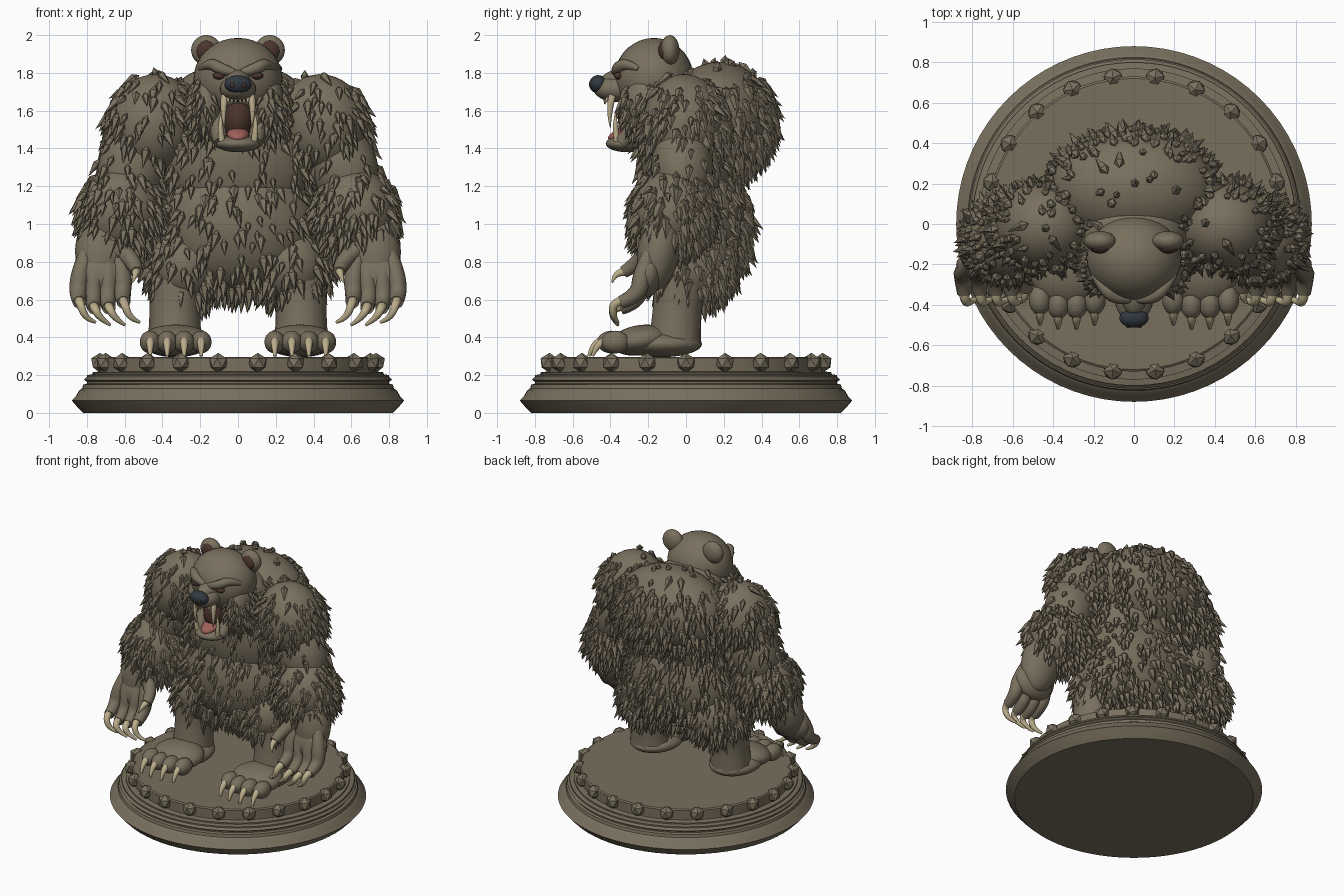
import bpy, bmesh, math, random
from mathutils import Vector, Matrix, Euler

if "Cube" in bpy.data.objects:
    bpy.data.objects.remove(bpy.data.objects["Cube"])
random.seed(7)


def material(name, rgb):
    m = bpy.data.materials.new(name)
    m.diffuse_color = (*rgb, 1)
    m.use_nodes = True
    m.node_tree.nodes["Principled BSDF"].inputs["Base Color"].default_value = m.diffuse_color
    return m


FUR = material("fur_brown", (0.19, 0.16, 0.11))
CLAW = material("claw_ivory", (0.50, 0.42, 0.26))
NOSE = material("nose_dark", (0.03, 0.04, 0.05))
DARK = material("mouth_dark", (0.07, 0.035, 0.025))
TONGUE = material("tongue_pink", (0.35, 0.12, 0.10))


def add(name, bm, mat=FUR, smooth=True):
    me = bpy.data.meshes.new(name)
    bmesh.ops.recalc_face_normals(bm, faces=bm.faces)
    for f in bm.faces:
        f.smooth = smooth
    bm.to_mesh(me)
    bm.free()
    me.materials.append(mat)
    ob = bpy.data.objects.new(name, me)
    bpy.context.collection.objects.link(ob)
    return ob


def blob(name, c, r, rot=(0, 0, 0), mat=FUR):
    """Ellipsoid; returns its matrix so fur can grow on it."""
    m = (Matrix.Translation(c) @ Euler([math.radians(a) for a in rot]).to_matrix().to_4x4()
         @ Matrix.Diagonal((*r, 1)))
    bm = bmesh.new()
    bmesh.ops.create_uvsphere(bm, u_segments=32, v_segments=18, radius=1, matrix=m)
    add(name, bm, mat)
    return m


def tube(name, pts, radii, mat=FUR):
    """Tapered tube along a smooth path."""
    cu = bpy.data.curves.new(name, 'CURVE')
    cu.dimensions = '3D'
    cu.bevel_depth, cu.bevel_resolution, cu.use_fill_caps = 1, 3, True
    sp = cu.splines.new('NURBS')
    sp.points.add(len(pts) - 1)
    for p, co, r in zip(sp.points, pts, radii):
        p.co, p.radius = (*co, 1), r
    sp.order_u, sp.use_endpoint_u, sp.resolution_u = 3, True, 5
    tmp = bpy.data.objects.new(name + "_path", cu)
    bpy.context.collection.objects.link(tmp)
    dg = bpy.context.evaluated_depsgraph_get()
    bm = bmesh.new()
    bm.from_mesh(bpy.data.meshes.new_from_object(tmp.evaluated_get(dg)))
    bpy.data.objects.remove(tmp)
    add(name, bm, mat)


def fur(name, m, n, length, others, zmin=0, zmax=9):
    """Pointed tufts hanging down and outward from an ellipsoid."""
    bm = bmesh.new()
    nm = m.to_3x3().inverted().transposed()
    inv = [o.inverted() for o in others if o is not m]
    for i in range(n):
        z = 1 - 2 * (i + random.random()) / n
        a = i * 2.39996 + random.uniform(-.3, .3)
        q = math.sqrt(max(0, 1 - z * z))
        u = Vector((q * math.cos(a), q * math.sin(a), z))
        p, nor = m @ u, (nm @ u).normalized()
        keep = 0.12 if nor.z > .75 else 1.0 - .6 * max(0, nor.z)
        if nor.y < -.7:
            keep *= .6
        if not zmin < p.z < zmax or random.random() > keep:
            continue
        if any((v @ p).length < .97 for v in inv):
            continue
        jit = Vector([random.uniform(-.2, .2) for _ in range(3)])
        d = (nor * .5 + Vector((0, 0, -.8)) + jit).normalized()
        h = length * random.uniform(.75, 1.25)
        x = d.orthogonal().normalized()
        y = d.cross(x)
        o = p + nor * .008
        top, tip = bm.verts.new(o - d * h * .3), bm.verts.new(o + d * h * .8)
        ring = [bm.verts.new(o + (x * math.cos(k * 1.2566) + y * math.sin(k * 1.2566)) * h * .22)
                for k in range(5)]
        for k in range(5):
            bm.faces.new((ring[k], ring[k - 1], tip))
            bm.faces.new((ring[k - 1], ring[k], top))
    add(name, bm, FUR, False)


# Pedestal: lathed profile
bm = bmesh.new()
prof = [(0, 0), (.82, 0), (.85, .03), (.88, .065), (.86, .085), (.84, .12), (.825, .13), (.82, .15),
        (.80, .155), (.80, .165), (.815, .175), (.80, .19), (.80, .2), (.77, .205), (.77, .215),
        (.73, .22), (.73, .29), (.72, .297), (0, .297)]
vs = [bm.verts.new((r, 0, z)) for r, z in prof]
es = [bm.edges.new(e) for e in zip(vs, vs[1:])]
bmesh.ops.spin(bm, geom=vs + es, axis=(0, 0, 1), cent=(0, 0, 0), angle=2 * math.pi, steps=72)
bmesh.ops.remove_doubles(bm, verts=bm.verts, dist=1e-4)
base = add("pedestal", bm)
base.select_set(True)
bpy.context.view_layer.objects.active = base
bpy.ops.object.shade_smooth_by_angle(angle=math.radians(30))

# Faceted studs round the rim
bm = bmesh.new()
for i in range(22):
    m = Matrix.Rotation((i + .5) * math.tau / 22 + math.pi / 2, 4, 'Z') @ Matrix.Translation((.73, 0, .265))
    bmesh.ops.create_icosphere(bm, subdivisions=1, radius=.053, matrix=m)
add("rim_studs", bm, FUR, False)

# Torso
hump = blob("upper_back", (0, .17, 1.55), (.42, .29, .31), (-12, 0, 0))
chest = blob("chest", (0, .03, 1.36), (.41, .28, .42))
belly = blob("belly", (0, .03, 1.0), (.42, .30, .38))
neck = blob("neck", (0, -.04, 1.62), (.27, .22, .22))
parts = [("back_fur", hump, 620, .105), ("chest_fur", chest, 520, .10),
         ("belly_fur", belly, 640, .105), ("neck_fur", neck, 90, .09)]

# Head
head = blob("head", (0, -.17, 1.77), (.235, .21, .215))
blob("muzzle", (0, -.36, 1.715), (.095, .13, .07))
blob("muzzle_bridge", (0, -.33, 1.76), (.07, .12, .06))
blob("nose", (0, -.465, 1.74), (.072, .048, .048), mat=NOSE)
blob("mouth_inside", (0, -.25, 1.56), (.085, .11, .13), mat=DARK)
blob("tongue", (0, -.325, 1.475), (.058, .09, .035), (15, 0, 0), TONGUE)
blob("lower_jaw", (0, -.31, 1.425), (.118, .115, .045))

blockers = [hump, chest, belly, neck, head]
for s, side in ((-1, "left"), (1, "right")):
    def at(x, y, z): return (s * x, y, z)

    # Face details
    blob(side + "_ear", at(.168, -.085, 1.92), (.08, .05, .08))
    blob(side + "_inner_ear", at(.168, -.118, 1.917), (.052, .028, .055), mat=DARK)
    tube(side + "_brow", [at(.02, -.37, 1.80), at(.09, -.37, 1.82), at(.15, -.32, 1.855), at(.2, -.25, 1.82)],
         [.022, .034, .03, .015])
    blob(side + "_eye", at(.1, -.357, 1.785), (.034, .025, .02), mat=DARK)
    blob(side + "_nostril", at(.028, -.5, 1.735), (.014, .014, .014), mat=DARK)
    tube(side + "_jaw_side", [at(.12, -.2, 1.66), at(.115, -.25, 1.52), at(.09, -.34, 1.43)], [.05, .045, .04])
    tube(side + "_upper_fang", [at(.07, -.39, 1.68), at(.082, -.41, 1.6), at(.072, -.40, 1.51)], [.02, .018, .002], CLAW)
    tube(side + "_lower_fang", [at(.085, -.365, 1.44), at(.1, -.38, 1.52), at(.085, -.37, 1.6)], [.018, .016, .002], CLAW)
    for k in range(3):
        tube(side + "_small_tooth", [at(.012 + k * .02, -.43 + k * .008, 1.67), at(.012 + k * .02, -.43, 1.635)],
             [.01, .003], CLAW)
    cheek = blob(side + "_cheek", at(.165, -.2, 1.62), (.085, .13, .17))

    # Arm
    shoulder = blob(side + "_shoulder", at(.45, -.01, 1.53), (.235, .22, .265), (0, -s * 14, 0))
    upper = blob(side + "_upper_arm", at(.56, -.02, 1.3), (.18, .165, .25), (0, -s * 15, 0))
    fore = blob(side + "_forearm", at(.62, -.075, 1.07), (.215, .205, .23), (-8, -s * 14, 0))
    blob(side + "_wrist", at(.715, -.14, .88), (.145, .115, .24), (-10, -s * 8, 0))
    blob(side + "_palm", at(.73, -.2, .73), (.15, .075, .12), (-8, 0, 0))
    for k in range(4):
        x = .605 + k * .078
        drop = .03 if k in (0, 3) else 0
        tube(side + "_finger", [at(x * .6 + .29, -.18, .87), at(x, -.235, .74), at(x + .01, -.25, .59 + drop),
                                at(x, -.345, .555 + drop)], [.04, .05, .046, .036])
        tube(side + "_finger_claw", [at(x + .005, -.31, .57 + drop), at(x, -.39, .56 + drop),
                                     at(x - .03, -.385, .50), at(x - .085, -.36, .465 + drop * .5)],
             [.026, .024, .018, .008], CLAW)
    tube(side + "_thumb", [at(.62, -.2, .86), at(.545, -.24, .8), at(.535, -.33, .745)], [.05, .046, .034])
    tube(side + "_thumb_claw", [at(.54, -.3, .75), at(.535, -.38, .75), at(.56, -.39, .69)], [.026, .02, .004], CLAW)

    # Leg and foot
    hip = blob(side + "_hip", at(.28, .02, .78), (.2, .23, .21))
    tube(side + "_lower_leg", [at(.31, 0, .85), at(.33, -.03, .66), at(.335, -.05, .52), at(.335, -.06, .36)],
         [.17, .145, .13, .145])
    blob(side + "_foot", at(.33, -.13, .365), (.175, .215, .07))
    blob(side + "_foot_arch", at(.33, -.24, .385), (.185, .16, .08), (8, 0, 0))
    for k in range(4):
        x = .195 + k * .09
        y = -.375 if k in (0, 3) else -.395
        blob(side + "_toe", at(x, y, .375), (.055, .075, .06))
        tube(side + "_toe_claw", [at(x, y - .03, .385), at(x, y - .09, .385), at(x, y - .12, .30)],
             [.024, .024, .008], CLAW)

    blockers += [shoulder, upper, fore, hip, cheek]
    parts += [(side + "_shoulder_fur", shoulder, 330, .10), (side + "_upper_arm_fur", upper, 70, .09),
              (side + "_forearm_fur", fore, 400, .105), (side + "_hip_fur", hip, 280, .105),
              (side + "_cheek_fur", cheek, 170, .085)]

# Fur tufts, kept out of overlaps between neighbouring volumes
for name, m, n, length in parts:
    fur(name, m, n, length, blockers, .57)
